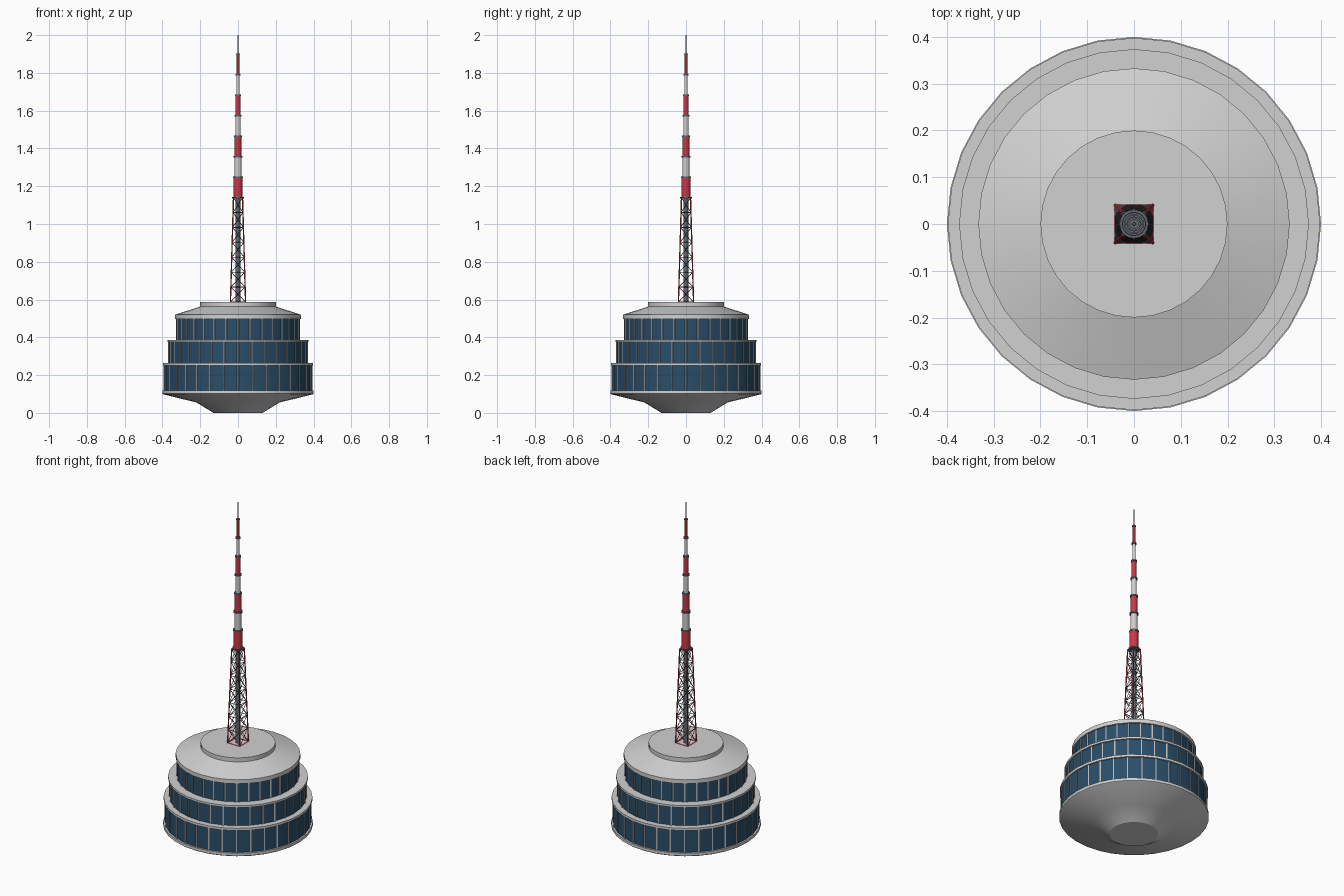
import bpy, bmesh, math
from mathutils import Vector

cube = bpy.data.objects.get("Cube")
if cube:
    bpy.data.objects.remove(cube, do_unlink=True)


def material(name, r, g, b):
    m = bpy.data.materials.new(name)
    m.use_nodes = True
    m.diffuse_color = (r, g, b, 1)
    m.node_tree.nodes["Principled BSDF"].inputs["Base Color"].default_value = (r, g, b, 1)
    return m


SHELL = material("pale grey shell", 0.64, 0.64, 0.64)
GLASS = material("blue glass", 0.022, 0.075, 0.14)
FRAME = material("window frame grey", 0.5, 0.48, 0.46)
RED = material("signal red", 0.6, 0.04, 0.06)
WHITE = material("mast white", 0.62, 0.62, 0.62)
STEEL = material("dark steel", 0.13, 0.14, 0.16)
SIDES = 32


def finish(name, bm, mat, smooth=True):
    bmesh.ops.recalc_face_normals(bm, faces=bm.faces)
    mesh = bpy.data.meshes.new(name)
    bm.to_mesh(mesh)
    bm.free()
    mesh.materials.append(mat)
    obj = bpy.data.objects.new(name, mesh)
    bpy.context.collection.objects.link(obj)
    if smooth:
        bpy.ops.object.select_all(action="DESELECT")
        obj.select_set(True)
        bpy.context.view_layer.objects.active = obj
        bpy.ops.object.shade_smooth_by_angle(angle=math.radians(25))
    return obj


def lathe(name, profile, mat, sides=SIDES):
    """Closed solid of revolution from (radius, height) pairs."""
    bm = bmesh.new()
    rings = []
    for r, z in profile:
        angles = [math.tau * i / sides for i in range(sides)]
        rings.append([bm.verts.new((r * math.cos(a), r * math.sin(a), z)) for a in angles])
    for low, high in zip(rings, rings[1:]):
        for i in range(sides):
            j = (i + 1) % sides
            bm.faces.new((low[i], low[j], high[j], high[i]))
    bm.faces.new(rings[0])
    bm.faces.new(rings[-1])
    return finish(name, bm, mat)


def add_bar(bm, a, b, radius, sides=6):
    a, b = Vector(a), Vector(b)
    turn = (b - a).to_track_quat("Z", "Y").to_matrix().to_4x4()
    turn.translation = (a + b) / 2
    bmesh.ops.create_cone(bm, cap_ends=True, segments=sides, radius1=radius,
                          radius2=radius, depth=(b - a).length, matrix=turn)


# Pod shell: underside, floor ledges and roof
lathe("underside", [(0.13, 0), (0.22, 0.055), (0.395, 0.098), (0.4, 0.102), (0.4, 0.118)], SHELL)
lathe("lower_ledge", [(0.398, 0.25), (0.398, 0.264)], SHELL)
lathe("middle_ledge", [(0.374, 0.374), (0.374, 0.386)], SHELL)
lathe("roof", [(0.333, 0.496), (0.333, 0.52), (0.2, 0.563), (0.2, 0.587)], SHELL)

# Three glazed storeys with an upright at every corner
for level, r, bottom, top in (("lower", 0.39, 0.118, 0.25),
                              ("middle", 0.365, 0.264, 0.374),
                              ("upper", 0.325, 0.386, 0.496)):
    lathe(level + "_windows", [(r, bottom), (r, top)], GLASS)
    bm = bmesh.new()
    for i in range(SIDES):
        a = math.tau * i / SIDES
        x, y = r * math.cos(a), r * math.sin(a)
        add_bar(bm, (x, y, bottom), (x, y, top), 0.0045, 4)
    finish(level + "_window_frames", bm, FRAME, False)

# Lattice tower
BASE, TOP, PANELS = 0.587, 1.14, 7


def corner(i, level):
    t = level / PANELS
    half = 0.04 - 0.016 * t
    sx, sy = ((1, 1), (-1, 1), (-1, -1), (1, -1))[i % 4]
    return (sx * half, sy * half, BASE + (TOP - BASE) * t)


legs, red_braces, grey_braces = bmesh.new(), bmesh.new(), bmesh.new()
for i in range(4):
    add_bar(legs, corner(i, 0), corner(i, PANELS), 0.0035)
    for p in range(PANELS):
        target = red_braces if p == 0 else grey_braces
        add_bar(target, corner(i, p), corner(i + 1, p + 1), 0.0018, 4)
        add_bar(target, corner(i + 1, p), corner(i, p + 1), 0.0018, 4)
        add_bar(target, corner(i, p), corner(i + 1, p), 0.002, 4)
    add_bar(grey_braces, corner(i, PANELS), corner(i + 1, PANELS), 0.0025, 4)
finish("tower_legs", legs, RED)
finish("tower_base_braces", red_braces, RED, False)
finish("tower_braces", grey_braces, STEEL, False)
lathe("tower_core", [(0.013, BASE), (0.013, TOP)], STEEL, 12)

# Stepped antenna mast in alternating bands with a collar at each joint
radii = (0.024, 0.019, 0.018, 0.0145, 0.0125, 0.009, 0.007)
step = (1.9 - TOP) / len(radii)
for i, r in enumerate(radii):
    z = TOP + i * step
    lathe("mast_band_%d" % (i + 1), [(r, z), (r, z + step)], WHITE if i % 2 else RED, 16)
    lathe("mast_collar_%d" % (i + 1), [(r + 0.007, z - 0.004), (r + 0.007, z + 0.004)], STEEL, 16)
lathe("mast_top_collar", [(0.01, 1.897), (0.01, 1.903)], STEEL, 16)
lathe("mast_tip", [(0.004, 1.9), (0.003, 2.0)], STEEL, 8)
